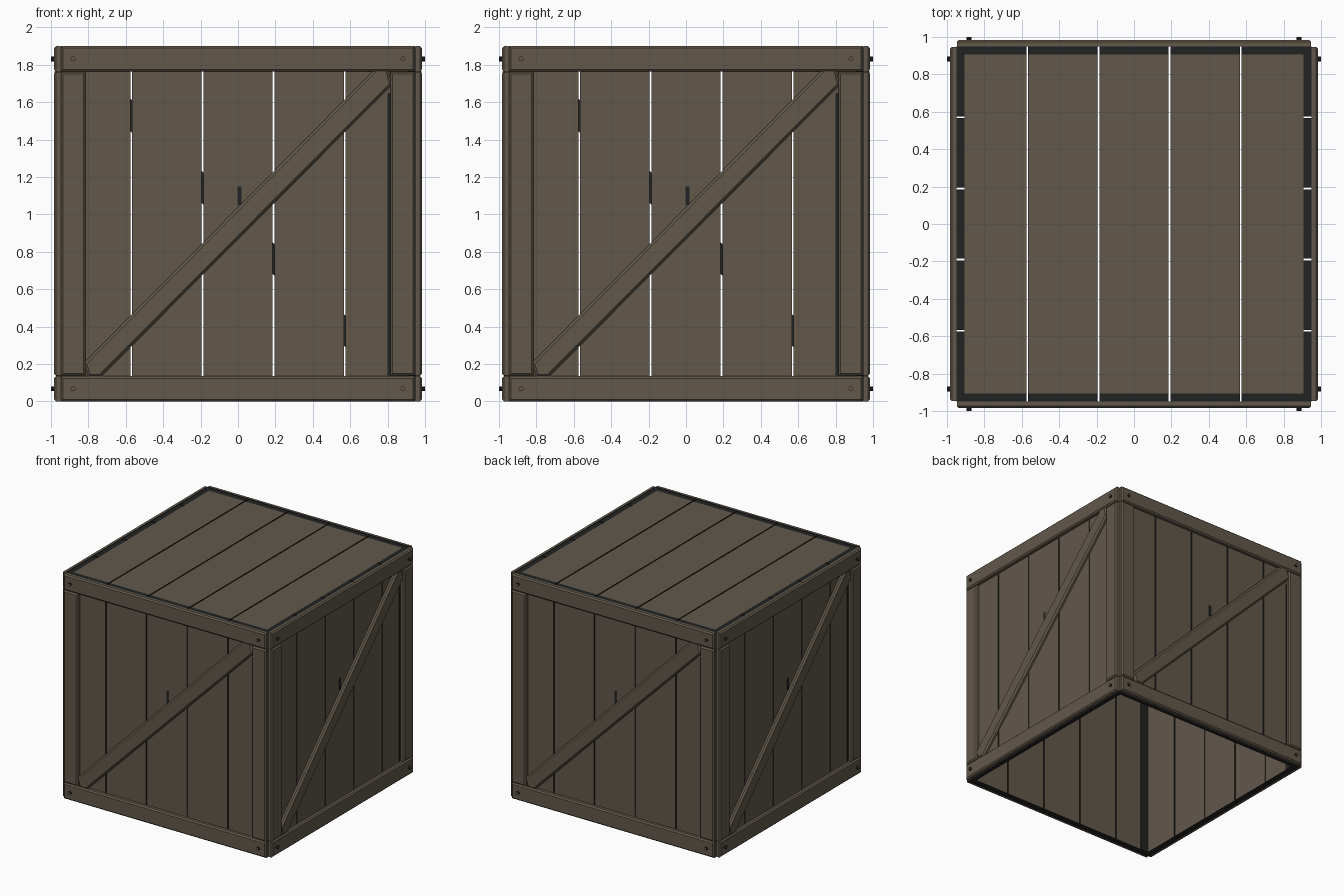
import bpy, bmesh, math
from mathutils import Matrix

if "Cube" in bpy.data.objects:
    bpy.data.objects.remove(bpy.data.objects["Cube"])


def material(name, rgb):
    m = bpy.data.materials.new(name)
    m.diffuse_color = (*rgb, 1)
    m.use_nodes = True
    m.node_tree.nodes["Principled BSDF"].inputs["Base Color"].default_value = m.diffuse_color
    return m


WOOD = material("weathered wood", (0.122, 0.099, 0.071))
DARK = material("dark end grain", (0.0155, 0.016, 0.0165))
MATS = (WOOD, DARK)

H = 1.9           # crate height
OUT = 0.95        # outer face of the planked walls
INN = 0.905       # inner face of the planked walls
FACE = 0.984      # outer face of the frame battens
GAP = 0.009       # slit between planks


def finish(bm, name, turn, rule):
    """Colour faces by rule, turn to the wanted side and link."""
    bmesh.ops.recalc_face_normals(bm, faces=bm.faces)
    bm.normal_update()
    for f in bm.faces:
        f.material_index = 1 if rule(f) else 0
    bm.transform(Matrix.Rotation(turn, 4, 'Z'))
    me = bpy.data.meshes.new(name)
    bm.to_mesh(me)
    bm.free()
    for m in MATS:
        me.materials.append(m)
    ob = bpy.data.objects.new(name, me)
    bpy.context.collection.objects.link(ob)
    return ob


def box(name, lo, hi, turn, rule):
    bm = bmesh.new()
    bmesh.ops.create_cube(bm, size=1)
    for v in bm.verts:
        v.co = [(a + b) / 2 + c * (b - a) for a, b, c in zip(lo, hi, v.co)]
    return finish(bm, name, turn, rule)


def batten(name, pts, turn, front=FACE, chamfer=0.011):
    """Flat board from an x-z outline on the front side, chamfered outer rim."""
    bm = bmesh.new()
    base = bm.faces.new([bm.verts.new((x, -OUT, z)) for x, z in pts])
    new = bmesh.ops.extrude_face_region(bm, geom=[base])["geom"]
    for v in new:
        if isinstance(v, bmesh.types.BMVert):
            v.co.y = -front
    if not base.is_valid or len([f for f in bm.faces if len(f.verts) == len(pts)
                                 and all(abs(v.co.y + OUT) < 1e-5 for v in f.verts)]) == 0:
        bm.faces.new([v for v in bm.verts if abs(v.co.y + OUT) < 1e-5])
    rim = [e for e in bm.edges if all(abs(v.co.y + front) < 1e-5 for v in e.verts)]
    bmesh.ops.bevel(bm, geom=rim, offset=chamfer, segments=1, affect='EDGES')
    return finish(bm, name, turn, lambda f: f.normal.y > 0.9)


def rect(x0, x1, z0, z1):
    return [(x0, z0), (x1, z0), (x1, z1), (x0, z1)]


def bolt(name, x, z, turn):
    bm = bmesh.new()
    m = Matrix.Translation((x, -0.985, z)) @ Matrix.Rotation(math.pi / 2, 4, 'X')
    bmesh.ops.create_cone(bm, cap_ends=True, segments=10, radius1=0.013,
                          radius2=0.013, depth=0.03, matrix=m)
    return finish(bm, name, turn, lambda f: abs(f.normal.y) < 0.5)


seams = [-OUT + 0.38 * i for i in range(6)]

for side, k in (("front", 0), ("right", 1), ("back", 2), ("left", 3)):
    t = k * math.pi / 2

    # wall planks, overlapping pinwheel fashion at the corners
    for i in range(5):
        x0 = seams[i] + (GAP / 2 if i else 0)
        x1 = seams[i + 1] - GAP / 2 if i < 4 else INN
        box(f"{side}_plank_{i + 1}", (x0, -OUT, 0.003), (x1, -INN, H - 0.004), t,
            lambda f: abs(f.normal.y) < 0.5)

    # frame: rails, stiles and the diagonal brace
    batten(f"{side}_bottom_rail", rect(-0.947, 0.947, 0, 0.135), t)
    batten(f"{side}_top_rail", rect(-0.947, 0.947, 1.765, H), t)
    batten(f"{side}_left_stile", rect(-0.947, -0.815, 0.138, 1.762), t)
    batten(f"{side}_right_stile", rect(0.815, 0.947, 0.138, 1.762), t)
    batten(f"{side}_diagonal_brace",
           [(-0.825, 0.205), (-0.80, 0.13), (-0.735, 0.13),
            (0.825, 1.695), (0.80, 1.78), (0.735, 1.78)], t, front=FACE - 0.004,
           chamfer=0.014)

    # bolts at the rail ends
    for x in (-0.882, 0.882):
        for z in (0.068, H - 0.068):
            bolt(f"{side}_bolt", x, z, t)

    # dark stains: beside the stile, mid wall, and in the inner corner
    box(f"{side}_stile_stain", (0.799, -OUT - 0.002, 0.14), (0.815, -OUT, 1.65), t,
        lambda f: True)
    box(f"{side}_wall_stain", (-0.004, -OUT - 0.002, 1.05), (0.02, -OUT, 1.15), t,
        lambda f: True)
    box(f"{side}_inner_corner_stain", (-INN, -INN, 0.004), (-0.83, -INN + 0.002, 1.84), t,
        lambda f: True)

# lid planks set between the walls; the underside of the crate is open
for i in range(5):
    x0 = max(seams[i] + GAP / 2, -INN)
    x1 = min(seams[i + 1] - GAP / 2, INN)
    box(f"lid_plank_{i + 1}", (x0, -INN, H - 0.05), (x1, INN, H - 0.004), 0,
        lambda f: abs(f.normal.z) < 0.5)
